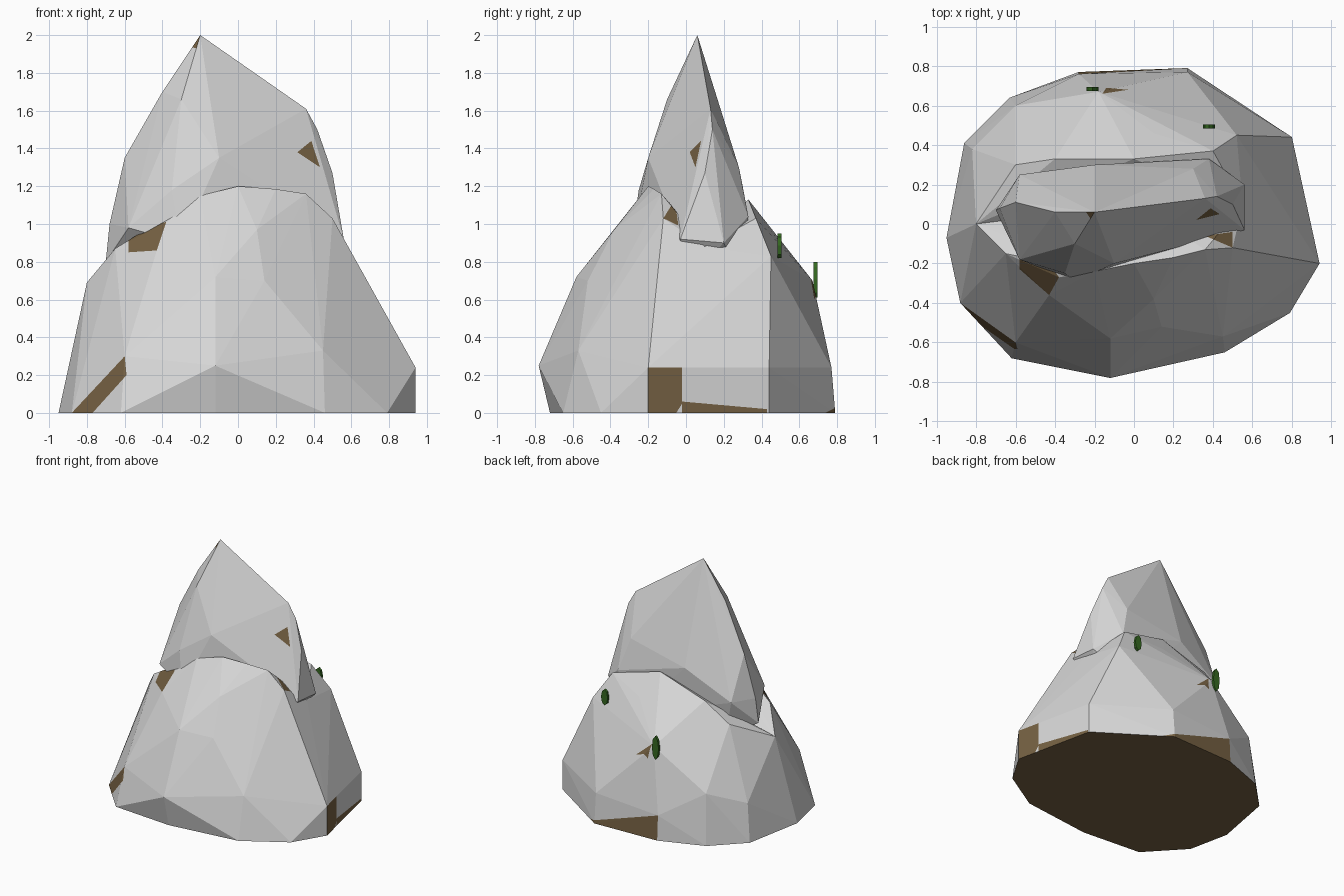
import bpy
import bmesh
from mathutils import Vector

cube = bpy.data.objects.get("Cube")
if cube:
    bpy.data.objects.remove(cube, do_unlink=True)


def material(name, colour):
    mat = bpy.data.materials.new(name)
    mat.use_nodes = True
    mat.diffuse_color = (*colour, 1)
    shader = next(n for n in mat.node_tree.nodes if n.type == "BSDF_PRINCIPLED")
    shader.inputs["Base Color"].default_value = (*colour, 1)
    return mat


stone = material("pale grey stone", (0.68, 0.68, 0.68))
earth = material("brown earth", (0.18, 0.12, 0.056))
moss = material("dark green moss", (0.035, 0.14, 0.015))


def cut_patch(bm, facing, outline):
    """Cut a convex outline into the faces turned to 'facing' and colour it brown."""
    facing = Vector(facing)
    across = [a for a in range(3) if not facing[a]]
    flat = lambda p: Vector((p[across[0]], p[across[1]]))
    points = [Vector(p) for p in outline]
    middle = sum(points, Vector((0, 0))) / len(points)
    low = [min(p[i] for p in points) for i in range(2)]
    high = [max(p[i] for p in points) for i in range(2)]

    def near(face):
        if face.normal.dot(facing) < 0.1:
            return False
        corners = [flat(v.co) for v in face.verts]
        return all(min(c[i] for c in corners) < high[i] and
                   max(c[i] for c in corners) > low[i] for i in range(2))

    planes = []
    for a, b in zip(points, points[1:] + points[:1]):
        side = Vector((b.y - a.y, a.x - b.x))
        if side.dot(middle - a) < 0:
            side = -side
        planes.append((a, side))
        position, normal = Vector(), Vector()
        for i, axis in enumerate(across):
            position[axis], normal[axis] = a[i], side[i]
        bm.normal_update()
        faces = [f for f in bm.faces if near(f)]
        edges = {e for f in faces for e in f.edges}
        verts = {v for f in faces for v in f.verts}
        bmesh.ops.bisect_plane(bm, geom=[*faces, *edges, *verts], dist=1e-5,
                               plane_co=position, plane_no=normal)
    bm.normal_update()
    for f in bm.faces:
        centre = flat(f.calc_center_median())
        if f.normal.dot(facing) > 0.1 and all(s.dot(centre - a) > 0 for a, s in planes):
            f.material_index = 1


def rock(name, points, patches):
    """Faceted stone wrapped around a few corner points."""
    bm = bmesh.new()
    for p in points:
        bm.verts.new(p)
    hull = bmesh.ops.convex_hull(bm, input=bm.verts)
    loose = {g for g in hull["geom_interior"] + hull["geom_unused"]
             if isinstance(g, bmesh.types.BMVert)}
    bmesh.ops.delete(bm, geom=list(loose), context="VERTS")
    bmesh.ops.recalc_face_normals(bm, faces=bm.faces)
    for facing, outline in patches:
        cut_patch(bm, facing, outline)
    # earth under the stone
    for f in bm.faces:
        if f.normal.z < -0.95 and f.calc_center_median().z < 0.01:
            f.material_index = 1
    mesh = bpy.data.meshes.new(name)
    bm.to_mesh(mesh)
    bm.free()
    for mat in (stone, earth):
        mesh.materials.append(mat)
    obj = bpy.data.objects.new(name, mesh)
    bpy.context.collection.objects.link(obj)
    return obj


FRONT, BACK, SIDE, TOP = (0, -1, 0), (0, 1, 0), (1, 0, 0), (0, 0, 1)

# corners shared by both halves of the base
seam = [(.94, -.2, 0), (.94, -.2, .24), (.8, .44, 0), (.8, .44, .24),
        (-.95, -.07, 0), (-.8, 0, .69), (.55, .1, .88), (0, .1, .9)]

side_patches = [
    (SIDE, [(-.2, 0), (-.2, .24), (.1, .24), (-.02, .05), (-.02, 0)]),
    (SIDE, [(-.02, 0), (-.02, .06), (.43, .02), (.43, 0)]),
]

# front half of the base
rock("front_boulder", seam + [
    (.79, -.45, 0), (.46, -.65, 0), (-.12, -.72, 0), (-.62, -.68, 0), (-.88, -.4, 0),
    (-.12, -.78, .25), (-.6, -.6, .3), (.45, -.57, .33), (.14, -.52, .7),
    (-.12, -.58, .72), (.1, -.38, .97), (-.43, -.36, .86), (-.65, -.15, .87),
    (-.38, -.27, 1.01), (-.2, -.24, 1.15), (0, -.2, 1.2), (.2, -.17, 1.185),
    (.36, -.13, 1.16), (.5, -.12, 1.03),
], side_patches + [
    (FRONT, [(-.88, 0), (-.6, .3), (-.59, .2), (-.77, 0)]),
    (FRONT, [(-.58, .85), (-.58, .99), (-.38, 1.01), (-.43, .86)]),
    (TOP, [(.36, -.06), (.5, -.04), (.5, -.12)]),
])

# back half of the base
rock("back_boulder", seam + [
    (.27, .79, 0), (.27, .77, .24), (-.28, .77, 0), (-.28, .76, .2),
    (-.63, .64, 0), (-.6, .6, .4), (-.86, .41, 0), (-.82, .38, .3),
    (-.18, .67, .7), (.52, .45, .83), (.4, .37, 1.03), (.1, .46, .95),
    (0, .33, 1.13), (-.4, .33, 1), (-.6, .3, .85),
], side_patches + [
    (BACK, [(.35, 0), (-.28, 0), (-.28, .2)]),
    (TOP, [(-.16, .66), (-.03, .68), (-.14, .69)]),
])

# tall leaning slab
rock("spire", [
    (-.2, .06, 2), (.36, .13, 1.61), (.42, .14, 1.5), (.5, .1, 1.27),
    (.56, .2, .9), (.56, -.03, .92), (.38, .33, 1.04), (.3, .28, 1.3),
    (-.2, .3, 1.2), (-.58, .25, 1), (-.7, .07, .8), (-.68, .08, 1), (-.6, .11, 1.35),
    (-.4, .06, 1.7), (-.3, -.1, 1.66), (-.1, -.2, 1.35), (-.35, -.25, 1.18),
    (-.58, -.18, .98), (-.3, -.29, .9), (.3, .3, .7), (-.5, .2, .7), (.4, 0, .7),
], [
    (FRONT, [(-.26, 1.94), (-.2, 2), (-.22, 1.93)]),
    (SIDE, [(.02, 1.38), (.08, 1.44), (.05, 1.3)]),
])


# moss tufts on the back
def tuft(name, x, y, low, high):
    bpy.ops.mesh.primitive_cylinder_add(vertices=8, radius=1, depth=1)
    obj = bpy.context.object
    obj.name = name
    obj.data.materials.append(moss)
    for v in obj.data.vertices:
        v.co = (x + v.co.x * .03, y + v.co.z * .02, (low + high) / 2 + v.co.y * (high - low) / 2)


tuft("lower_moss", -.21, .685, .61, .8)
tuft("upper_moss", .38, .495, .82, .95)
